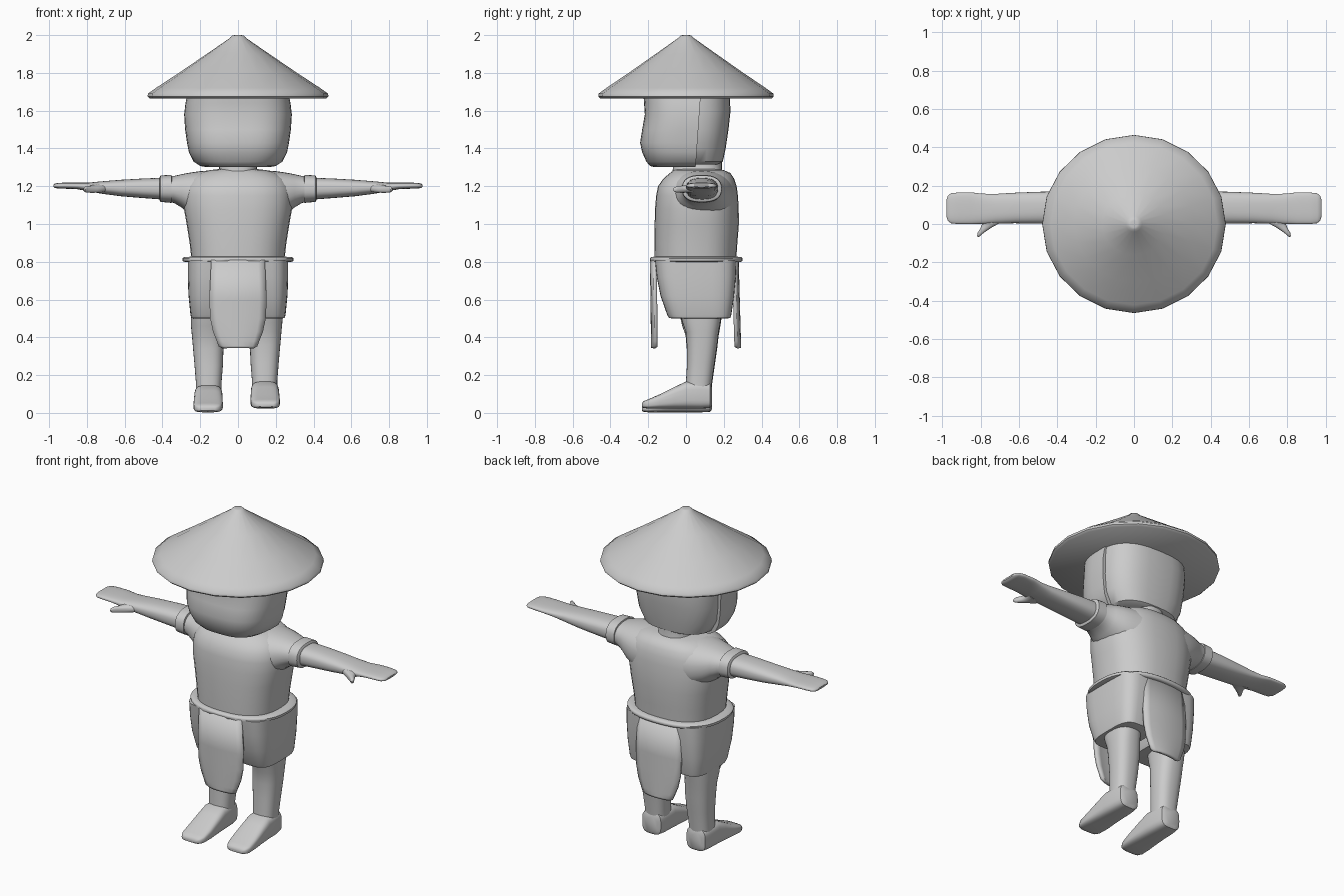
import bpy, bmesh, math
from mathutils import Vector


def finish(name, bm, angle=40):
    bmesh.ops.recalc_face_normals(bm, faces=bm.faces[:])
    me = bpy.data.meshes.new(name)
    bm.to_mesh(me)
    bm.free()
    ob = bpy.data.objects.new(name, me)
    bpy.context.collection.objects.link(ob)
    bpy.ops.object.select_all(action='DESELECT')
    ob.select_set(True)
    bpy.context.view_layer.objects.active = ob
    bpy.ops.object.shade_smooth_by_angle(angle=math.radians(angle))
    return ob


def loft(name, sections, axis='z', n=32, power=2.5, cut=None, side=1, angle=40):
    """Skin superellipse rings (t, u0, u1, v0, v1) along an axis, with capped ends."""
    bm = bmesh.new()
    rings = []
    for t, u0, u1, v0, v1 in sections:
        ring = []
        for i in range(n):
            a = 2 * math.pi * i / n
            c, s = math.cos(a), math.sin(a)
            u = (u0 + u1) / 2 + (u1 - u0) / 2 * math.copysign(abs(c) ** (2 / power), c)
            v = (v0 + v1) / 2 + (v1 - v0) / 2 * math.copysign(abs(s) ** (2 / power), s)
            x, y, z = {'z': (u, v, t), 'x': (t, u, v), 'y': (u, t, v)}[axis]
            ring.append(bm.verts.new((x * side, y, z)))
        rings.append(ring)
    for a, b in zip(rings, rings[1:]):
        for i in range(n):
            j = (i + 1) % n
            bm.faces.new((a[i], a[j], b[j], b[i]))
    bm.faces.new(rings[0])
    bm.faces.new(rings[-1])
    if cut:
        co, no = cut
        bmesh.ops.bisect_plane(bm, geom=bm.verts[:] + bm.edges[:] + bm.faces[:],
                               plane_co=co, plane_no=Vector(no), clear_outer=True)
        bmesh.ops.holes_fill(bm, edges=[e for e in bm.edges if e.is_boundary])
    return finish(name, bm, angle)


def panel(name, y_top, y_low, facing):
    """Hanging cloth strip, gently bowed, tapering at its foot."""
    bm = bmesh.new()
    rows = [(.81, .14), (.6, .15), (.5, .145), (.43, .13), (.38, .11), (.355, .1), (.345, .08)]
    grid = []
    for z, w in rows:
        y = y_low + (y_top - y_low) * (z - .345) / .465
        grid.append([bm.verts.new((w * k / 4, y - facing * .018 * (k / 4) ** 2, z))
                     for k in range(-4, 5)])
    for a, b in zip(grid, grid[1:]):
        for i in range(8):
            bm.faces.new((a[i], a[i + 1], b[i + 1], b[i]))
    ob = finish(name, bm)
    mod = ob.modifiers.new('thickness', 'SOLIDIFY')
    mod.thickness = .018
    mod.offset = 0
    return ob


# Straw hat: wide cone with a thin rim and flat underside
loft('hat', [(z, -r, r, -r * .97, r * .97) for z, r in
             [(1.665, .468), (1.675, .479), (1.69, .477), (1.72, .435), (1.8, .313),
              (1.9, .166), (1.985, .042), (1.998, .03), (2.0, .018)]], n=20, power=2, angle=50)

# Head: back half inside a wider face shell
loft('head', [(1.315, -.17, .17, -.12, .17), (1.33, -.21, .21, -.15, .195),
              (1.4, -.25, .25, -.18, .21), (1.5, -.265, .265, -.2, .225),
              (1.6, -.27, .27, -.2, .236), (1.69, -.265, .265, -.2, .23)], power=2.7)
loft('face_shell', [(1.302, -.17, .17, -.17, .25), (1.307, -.2, .2, -.19, .27),
                    (1.33, -.235, .235, -.21, .29), (1.38, -.26, .26, -.232, .3),
                    (1.43, -.27, .27, -.243, .3), (1.5, -.28, .28, -.232, .3),
                    (1.58, -.285, .285, -.218, .3), (1.64, -.278, .278, -.222, .3),
                    (1.69, -.268, .268, -.226, .3)],
     n=48, power=2.9, cut=((0, .072, 1.6), (0, 1, -.07)))
loft('neck', [(1.24, -.12, .12, -.08, .2), (1.29, -.1, .1, -.07, .19), (1.34, -.1, .1, -.07, .19)])

# Tunic body
loft('tunic', [(.8, -.245, .245, -.165, .265), (.9, -.256, .256, -.167, .272),
               (1.0, -.272, .272, -.166, .28), (1.08, -.286, .286, -.164, .279),
               (1.15, -.288, .288, -.158, .275), (1.2, -.28, .28, -.148, .268),
               (1.24, -.255, .255, -.12, .255), (1.27, -.21, .21, -.085, .235),
               (1.285, -.15, .15, -.065, .2), (1.292, -.09, .09, -.05, .17)], power=2.5)

for side, tag in ((1, 'right'), (-1, 'left')):
    # Sleeve, cuff, arm with mitten hand, thumb
    loft('sleeve_' + tag, [(.12, -.1, .26, 1.0, 1.285), (.2, -.08, .245, 1.02, 1.28),
                           (.26, -.055, .225, 1.055, 1.271), (.3, -.035, .205, 1.088, 1.263),
                           (.34, -.018, .188, 1.112, 1.254), (.4, -.01, .18, 1.122, 1.25)],
         axis='x', side=side, power=2.3)
    loft('cuff_' + tag, [(.35, -.01, .178, 1.122, 1.25), (.353, -.022, .19, 1.112, 1.26),
                         (.41, -.02, .188, 1.117, 1.257), (.416, -.01, .178, 1.127, 1.247)],
         axis='x', side=side, power=2.5)
    loft('arm_' + tag, [(.38, 0, .17, 1.128, 1.245), (.5, .002, .168, 1.137, 1.241),
                        (.62, .004, .163, 1.147, 1.234), (.72, .003, .157, 1.16, 1.226),
                        (.79, 0, .158, 1.173, 1.219), (.85, -.001, .165, 1.184, 1.219),
                        (.92, 0, .164, 1.187, 1.219), (.955, .004, .16, 1.188, 1.217),
                        (.971, .017, .148, 1.191, 1.213), (.977, .035, .13, 1.197, 1.207)],
         axis='x', side=side, power=2.6)
    loft('thumb_' + tag, [(.04, .68, .8, 1.167, 1.215), (.005, .7, .79, 1.166, 1.208),
                          (-.02, .745, .8, 1.165, 1.203), (-.045, .782, .815, 1.166, 1.2),
                          (-.06, .8, .818, 1.17, 1.195), (-.067, .808, .815, 1.176, 1.188)],
         axis='y', n=16, side=side)

    # Short trouser leg
    loft('shorts_' + tag, [(.5, .05, .235, -.075, .22), (.503, .035, .247, -.09, .235),
                           (.52, .025, .252, -.1, .24), (.62, .0, .262, -.135, .255),
                           (.72, -.02, .266, -.155, .264), (.81, -.03, .266, -.165, .266)],
         side=side, power=3.6)

    # Leg and foot; the two feet stand at slightly different heights
    lift = .02 if side > 0 else 0
    d = 0 if side > 0 else .014
    loft('leg_' + tag, [(z + lift, a + d, b + d, f, g) for z, a, b, f, g in
                        [(.08, .075, .208, .0, .13), (.15, .074, .208, .0, .138),
                         (.25, .066, .216, .006, .152), (.34, .063, .224, .004, .165),
                         (.41, .064, .23, -.002, .173), (.46, .066, .235, -.02, .182),
                         (.55, .066, .237, -.04, .195)]], side=side, power=2.5)
    loft('foot_' + tag, [(y, a + d, b + d, p + lift, q + lift) for y, a, b, p, q in
                         [(.138, .1, .185, .02, .115), (.128, .08, .205, .006, .138),
                          (.08, .072, .213, .003, .145), (.0, .068, .217, .003, .146),
                          (-.06, .067, .219, .003, .118), (-.14, .066, .222, .003, .078),
                          (-.2, .072, .22, .003, .052), (-.225, .085, .208, .006, .042),
                          (-.234, .105, .19, .012, .03)]], axis='y', side=side, power=3.6)

# Waist belt
loft('belt', [(.798, -.275, .275, -.178, .288), (.803, -.293, .293, -.19, .298),
              (.818, -.295, .295, -.192, .3), (.825, -.285, .285, -.185, .292),
              (.827, -.25, .25, -.168, .27)], n=40, power=2.4, angle=60)

# Hanging cloth strips front and back
panel('front_panel', -.182, -.176, -1)
panel('back_panel', .27, .283, 1)
